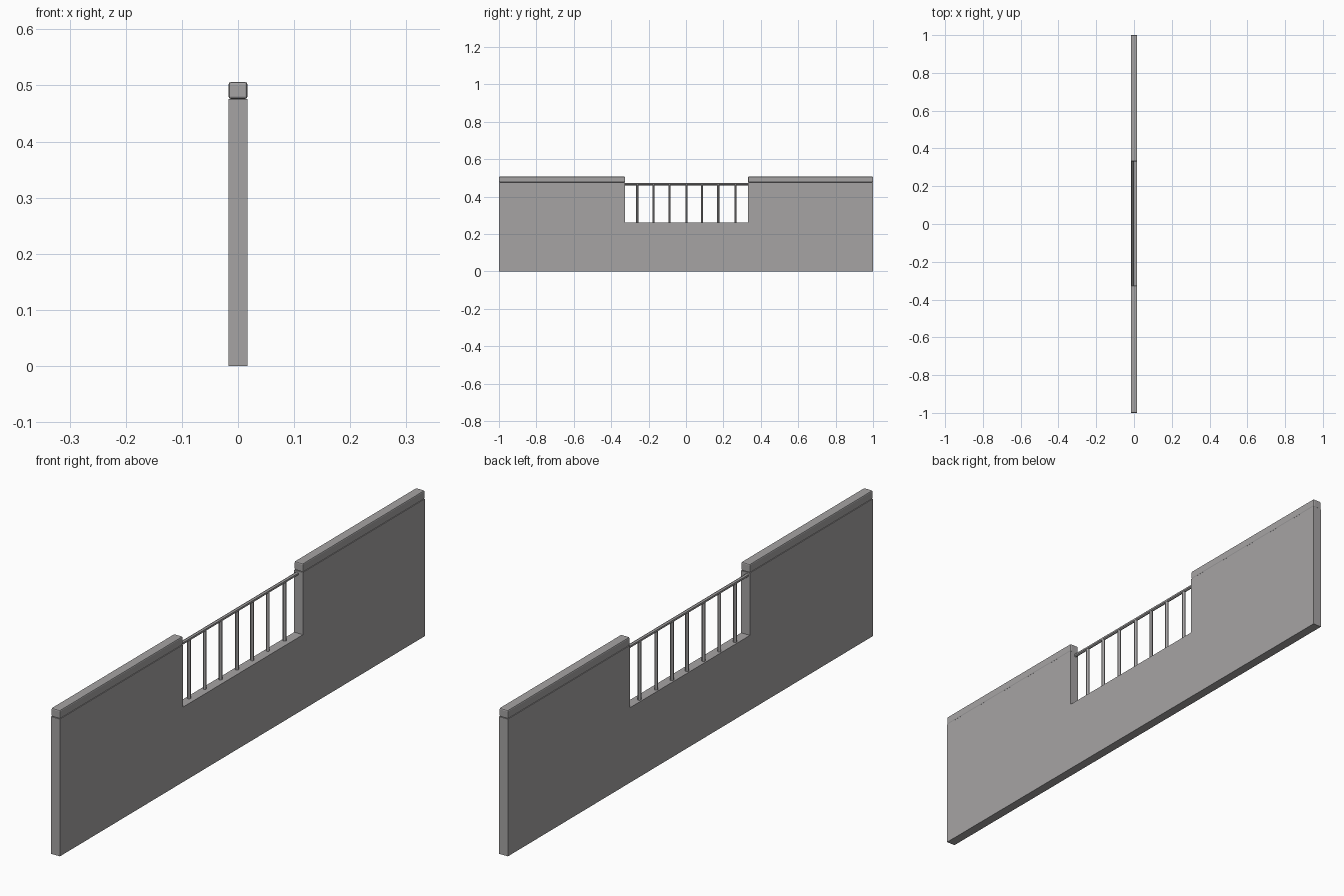
import bpy, bmesh

if "Cube" in bpy.data.objects:
    bpy.data.objects.remove(bpy.data.objects["Cube"])

T = 0.0335          # wall thickness
Y0, Y1 = -0.326, 0.332   # opening in the wall
SILL, CAP_Z, TOP = 0.26, 0.476, 0.506
RAIL_X, RAIL_Z, R = -0.006, 0.466, 0.006

grey = bpy.data.materials.new("plaster grey")
grey.diffuse_color = (0.38, 0.37, 0.372, 1)
grey.use_nodes = True
grey.node_tree.nodes["Principled BSDF"].inputs["Base Color"].default_value = grey.diffuse_color


def finish(bm, name):
    bmesh.ops.recalc_face_normals(bm, faces=bm.faces)
    me = bpy.data.meshes.new(name)
    bm.to_mesh(me)
    bm.free()
    ob = bpy.data.objects.new(name, me)
    bpy.context.collection.objects.link(ob)
    me.materials.append(grey)
    return ob


def cap(name, y0, y1):
    # coping block with softened edges
    bm = bmesh.new()
    bmesh.ops.create_cube(bm, size=1)
    for v in bm.verts:
        v.co = (v.co.x * T, (y0 + y1) / 2 + v.co.y * (y1 - y0),
                (CAP_Z + TOP) / 2 + v.co.z * (TOP - CAP_Z))
    bmesh.ops.bevel(bm, geom=bm.edges[:], offset=0.004, segments=2,
                    profile=0.5, affect='EDGES')
    return finish(bm, name)


def rod(name, mid, length, along_y=False):
    # round bar, upright or lying along y
    bpy.ops.mesh.primitive_cylinder_add(
        vertices=12, radius=R, depth=length, location=mid,
        rotation=(1.570796 if along_y else 0, 0, 0))
    ob = bpy.context.object
    ob.name = name
    ob.data.materials.append(grey)
    bpy.ops.object.shade_smooth_by_angle()


# wall: side profile with the opening, extruded across x
profile = [(-1, 0), (1, 0), (1, CAP_Z), (Y1, CAP_Z), (Y1, SILL),
           (Y0, SILL), (Y0, CAP_Z), (-1, CAP_Z)]
bm = bmesh.new()
face = bm.faces.new([bm.verts.new((-T / 2, y, z)) for y, z in profile])
ext = bmesh.ops.extrude_face_region(bm, geom=[face])
bmesh.ops.translate(bm, vec=(T, 0, 0),
                    verts=[g for g in ext["geom"] if isinstance(g, bmesh.types.BMVert)])
finish(bm, "wall")

# copings on the two tall sections
cap("front_coping", -1, Y0)
cap("back_coping", Y1, 1)

# railing in the opening
rod("handrail", (RAIL_X, (Y0 + Y1) / 2, RAIL_Z), Y1 - Y0 + 0.01, True)
for i, y in enumerate((-0.26, -0.174, -0.088, 0.003, 0.086, 0.172, 0.264)):
    rod(f"baluster_{i + 1}", (RAIL_X, y, (SILL + RAIL_Z) / 2 - 0.002),
        RAIL_Z - SILL + 0.004)
